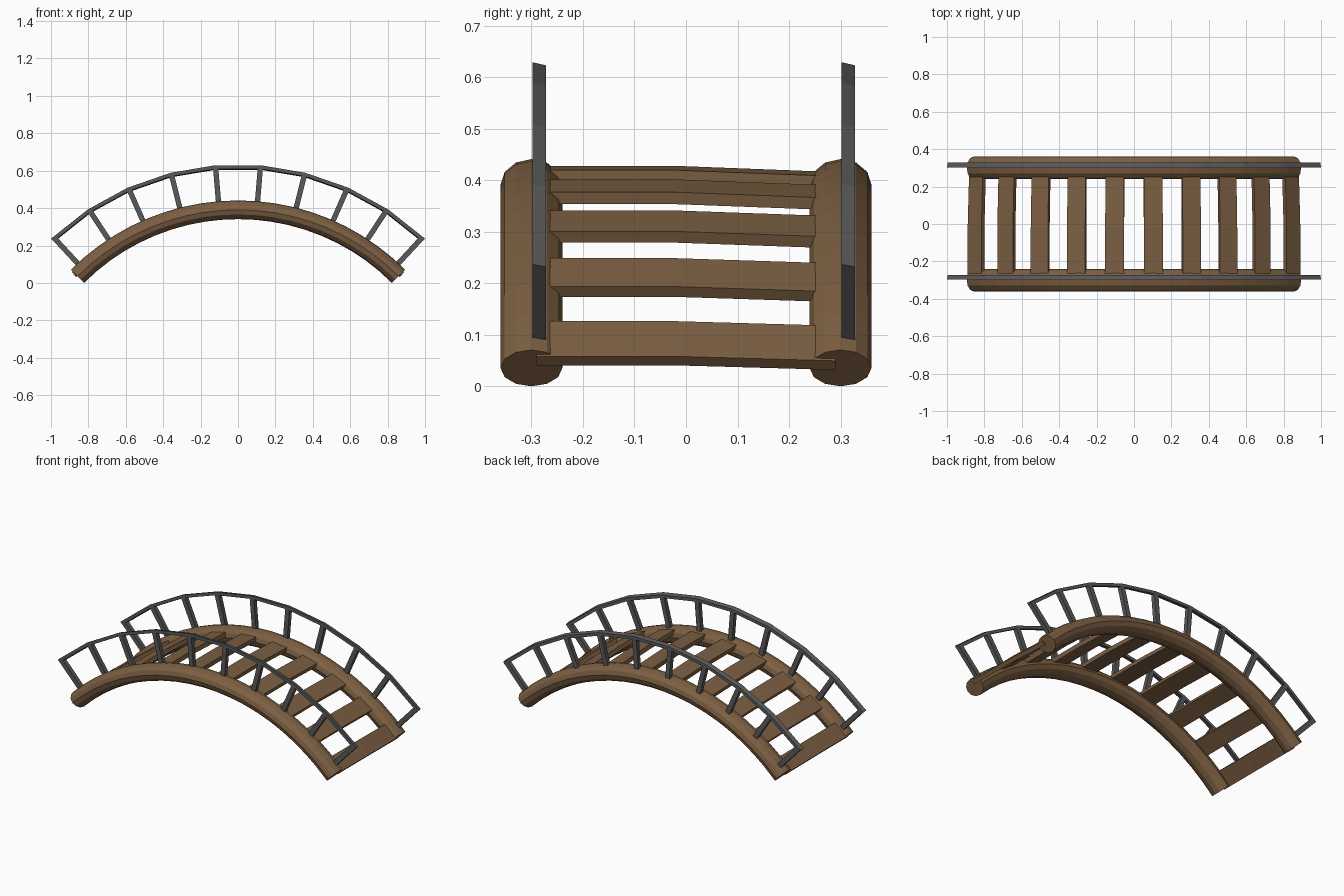
import bpy
from math import sin, cos, pi, radians

if "Cube" in bpy.data.objects:
    bpy.data.objects.remove(bpy.data.objects["Cube"])

CZ = -0.823                                   # height of the arch centre
STEP = 9.55                                   # degrees between planks / posts
ANGLES = [(i - 4.5) * STEP for i in range(10)]


def material(name, rgb):
    m = bpy.data.materials.new(name)
    m.diffuse_color = (*rgb, 1)
    m.use_nodes = True
    m.node_tree.nodes["Principled BSDF"].inputs["Base Color"].default_value = m.diffuse_color
    return m


WOOD = material("brown_wood", (0.20, 0.115, 0.055))
IRON = material("dark_grey_metal", (0.10, 0.10, 0.105))


def polar(deg, r, y, t=0.0):
    """Point at arch angle deg and radius r, shifted t along the tangent."""
    a = radians(deg)
    return (r * sin(a) + t * cos(a), y, CZ + r * cos(a) - t * sin(a))


def loft(name, rings, mat):
    """Skin a list of equal-length rings and cap both ends."""
    n = len(rings[0])
    verts = [p for ring in rings for p in ring]
    faces = [tuple(range(n)), tuple(range(len(verts) - n, len(verts)))[::-1]]
    for k in range(len(rings) - 1):
        for i in range(n):
            j = (i + 1) % n
            faces.append((k * n + j, k * n + i, (k + 1) * n + i, (k + 1) * n + j))
    me = bpy.data.meshes.new(name)
    me.from_pydata(verts, [], faces)
    me.materials.append(mat)
    ob = bpy.data.objects.new(name, me)
    bpy.context.collection.objects.link(ob)
    # consistent outward normals
    import bmesh
    bm = bmesh.new()
    bm.from_mesh(me)
    bmesh.ops.recalc_face_normals(bm, faces=bm.faces)
    bm.to_mesh(me)
    bm.free()
    return ob


# curved side logs, twelve-sided
for side, y0 in (("front", -0.3), ("back", 0.3)):
    rings = []
    for k in range(21):
        deg = -45 + 4.5 * k
        rings.append([polar(deg, 1.214 + 0.05 * cos(i * pi / 6), y0 + 0.06 * sin(i * pi / 6))
                      for i in range(12)])
    loft(f"{side}_log", rings, WOOD)

# planks, sagging slightly toward the back
for i, a in enumerate(ANGLES):
    rings = []
    for y, top in ((-0.29, 1.251), (-0.02, 1.251), (0.29, 1.239)):
        rings.append([polar(a, r, y, t) for r, t in
                      ((top, -0.05), (top, 0.05), (top - 0.024, 0.05), (top - 0.024, -0.05))])
    loft(f"plank_{i + 1}", rings, WOOD)

# railings: straight rail pieces between ten radial posts
for side, y0, y1 in (("front", -0.298, -0.272), ("back", 0.302, 0.328)):
    knots = [-43.35] + ANGLES[1:-1] + [43.35]
    loft(f"{side}_rail",
         [[polar(a, 1.457, y0), polar(a, 1.451, y1), polar(a, 1.433, y1), polar(a, 1.438, y0)]
          for a in knots], IRON)
    for i, a in enumerate(ANGLES):
        a *= 42.75 / 42.975
        loft(f"{side}_post_{i + 1}",
             [[polar(a, r, y, t) for y, t in ((y0, -0.014), (y1, -0.014), (y1, 0.014), (y0, 0.014))]
              for r in (1.235, 1.44)], IRON)
